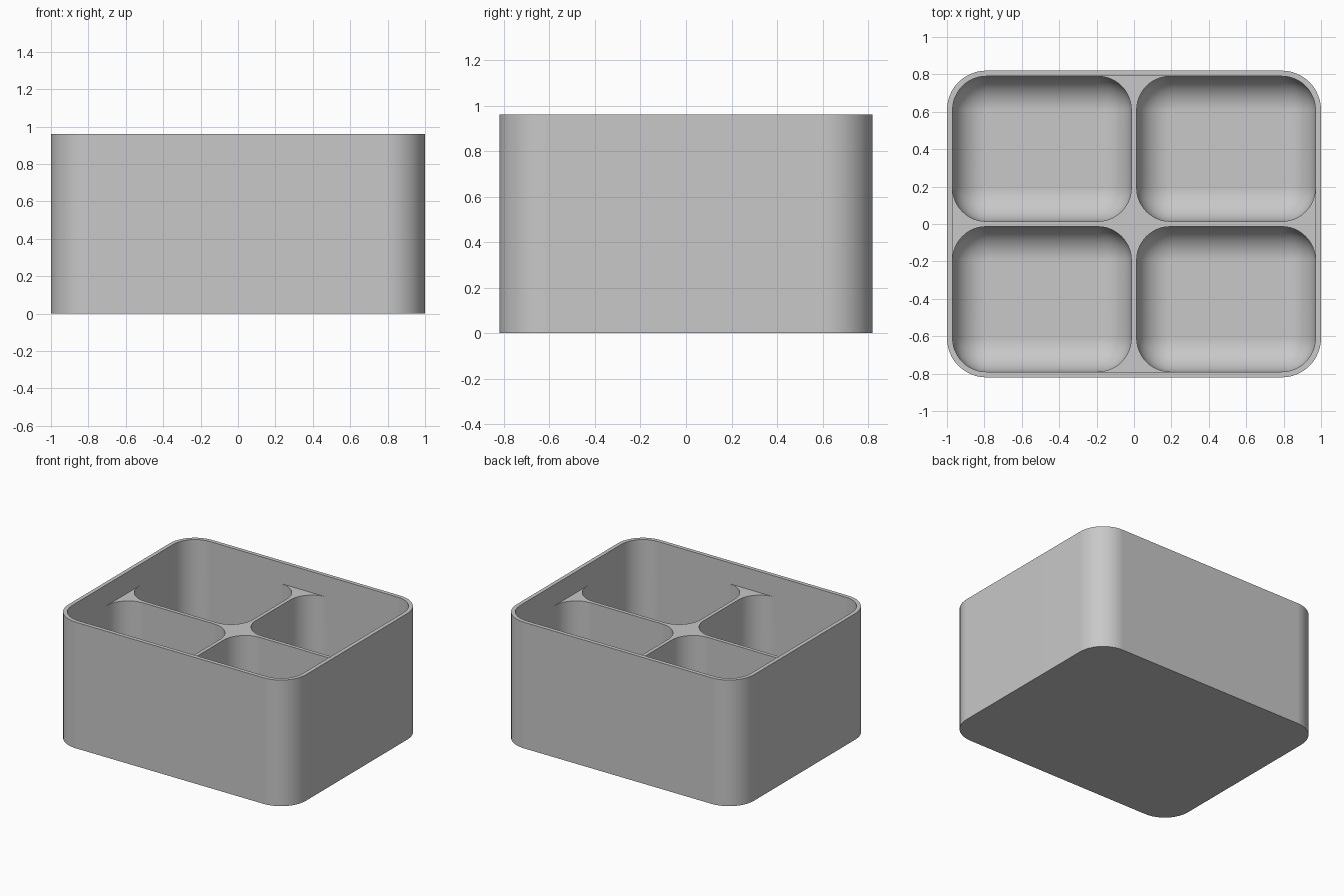
import bpy, bmesh, math

if "Cube" in bpy.data.objects:
    bpy.data.objects.remove(bpy.data.objects["Cube"])

HX, HY, H = 1.0, 0.82, 0.96      # outer half sizes and height
WALL, R = 0.03, 0.18             # wall thickness, pocket corner and floor radius
GAP = 0.014                      # half thickness of the dividers
DIV, FLOOR = 0.80, 0.03          # divider top and pocket floor heights
N = 12                           # segments per quarter round


def corners(cx, cy, hx, hy, r):
    """Rounded rectangle as four counter-clockwise corner arcs, starting at +x +y."""
    arcs = []
    for k, (sx, sy) in enumerate(((1, 1), (-1, 1), (-1, -1), (1, -1))):
        arcs.append([(cx + sx * (hx - r) + r * math.cos((k + i / N) * math.pi / 2),
                      cy + sy * (hy - r) + r * math.sin((k + i / N) * math.pi / 2))
                     for i in range(N + 1)])
    return arcs


bm = bmesh.new()


def ring(points, z):
    return [bm.verts.new((x, y, z)) for x, y in points]


def skin(rings):
    for a, b in zip(rings, rings[1:]):
        for i in range(len(a)):
            j = (i + 1) % len(a)
            bm.faces.new((a[i], a[j], b[j], b[i]))


# Pocket outlines, one per quadrant
pw, ph = (HX - WALL - GAP) / 2, (HY - WALL - GAP) / 2
centres = [(sx * (GAP + pw), sy * (GAP + ph))
           for sx, sy in ((1, 1), (-1, 1), (-1, -1), (1, -1))]
pockets = [corners(cx, cy, pw, ph, R) for cx, cy in centres]

# Outer wall, rim and upper inner wall
outer, inner, cross = [], [], []
for k, arc in enumerate(corners(0, 0, HX, HY, R + WALL)):
    p = pockets[k]
    outer += [arc[0]] + arc + [arc[-1]]
    inner += [p[k - 1][-1]] + p[k] + [p[(k + 1) % 4][0]]
    for c in (k - 1, k - 2, k - 3):
        cross += p[c][::-1]
base = ring(outer, 0)
skin([base, ring(outer, H), ring(inner, H), ring(inner, DIV)])
bm.faces.new(base[::-1])

# Top of the cross-shaped divider
bm.faces.new(ring(cross, DIV))

# Pockets with rounded floors
for cx, cy in centres:
    rings = [ring(sum(corners(cx, cy, pw, ph, R), []), DIV)]
    for i in range(N + 1):
        t = i / N * math.pi / 2
        d = R * (1 - math.cos(t))
        pts = sum(corners(cx, cy, pw - d, ph - d, R - d), [])
        rings.append(ring(pts, FLOOR + R * (1 - math.sin(t))))
    skin(rings)
    bm.faces.new(rings[-1])

bmesh.ops.remove_doubles(bm, verts=bm.verts, dist=0.0005)
bmesh.ops.recalc_face_normals(bm, faces=bm.faces)

mesh = bpy.data.meshes.new("divided_box")
bm.to_mesh(mesh)
bm.free()
box = bpy.data.objects.new("divided_box", mesh)
bpy.context.collection.objects.link(box)

grey = bpy.data.materials.new("light grey")
grey.diffuse_color = (0.58, 0.58, 0.58, 1)
grey.use_nodes = True
grey.node_tree.nodes["Principled BSDF"].inputs["Base Color"].default_value = grey.diffuse_color
mesh.materials.append(grey)

# Smooth rounds, crisp rims
bpy.context.view_layer.objects.active = box
box.select_set(True)
bpy.ops.object.shade_smooth_by_angle(angle=math.radians(30))
box.modifiers.new("even_shading", 'WEIGHTED_NORMAL').keep_sharp = True
